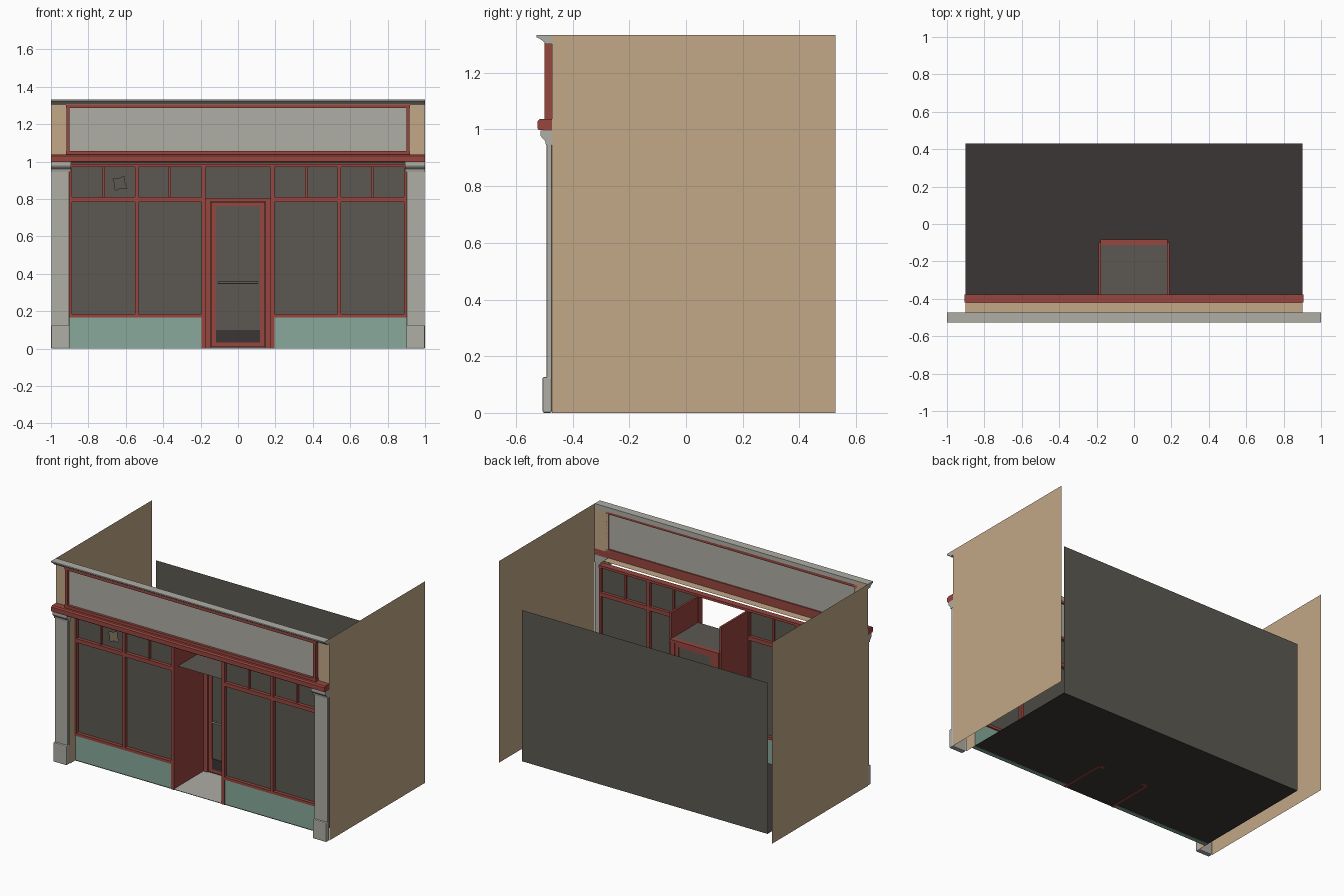
import bpy, bmesh, math
from mathutils import Vector, Matrix

cube = bpy.data.objects.get("Cube")
if cube:
    bpy.data.objects.remove(cube)


def material(name, r, g, b):
    """Flat colour given as 8-bit display values, stored linear."""
    lin = [(c / 255 / 12.92) if c < 11 else ((c / 255 + 0.055) / 1.055) ** 2.4 for c in (r, g, b)]
    m = bpy.data.materials.new(name)
    m.use_nodes = True
    m.diffuse_color = (*lin, 1)
    bsdf = m.node_tree.nodes["Principled BSDF"]
    bsdf.inputs["Base Color"].default_value = (*lin, 1)
    bsdf.inputs["Roughness"].default_value = 0.8
    return m


TAN = material("tan_plaster", 194, 168, 135)
STONE = material("pale_stone", 175, 173, 165)
RED = material("red_paint", 153, 70, 62)
TEAL = material("teal_tile", 136, 169, 155)
GLASS = material("dark_glass", 92, 89, 82)
DARK = material("dark_floor", 60, 54, 54)


def finish(name, bm, mat, bevel=0):
    mesh = bpy.data.meshes.new(name)
    bm.to_mesh(mesh)
    bm.free()
    mesh.materials.append(mat)
    ob = bpy.data.objects.new(name, mesh)
    bpy.context.scene.collection.objects.link(ob)
    if bevel:
        mod = ob.modifiers.new("bevel", "BEVEL")
        mod.width = bevel
        mod.segments = 2
    return ob


def box(name, x, y, z, mat, bevel=0):
    """Box between (low, high) pairs on each axis."""
    bm = bmesh.new()
    bmesh.ops.create_cube(bm, size=1)
    for v in bm.verts:
        v.co = [sum(p) / 2 + c * abs(p[1] - p[0]) for p, c in zip((x, y, z), v.co)]
    return finish(name, bm, mat, bevel)


def sheet(name, pts, mat):
    bm = bmesh.new()
    bm.faces.new([bm.verts.new(p) for p in pts])
    return finish(name, bm, mat)


def pane(name, x0, x1, y, z0, z1, mat):
    """Upright sheet facing the front."""
    return sheet(name, [(x0, y, z0), (x1, y, z0), (x1, y, z1), (x0, y, z1)], mat)


def level(name, x, y, z, mat):
    """Flat sheet facing up."""
    return sheet(name, [(x[0], y[0], z), (x[1], y[0], z), (x[1], y[1], z), (x[0], y[1], z)], mat)


def moulding(name, profile, x0, x1, mat, bevel=0):
    """(y, z) profile drawn out along x."""
    bm = bmesh.new()
    face = bm.faces.new([bm.verts.new((x0, y, z)) for y, z in profile])
    out = bmesh.ops.extrude_face_region(bm, geom=[face])
    for v in out["geom"]:
        if isinstance(v, bmesh.types.BMVert):
            v.co.x = x1
    bmesh.ops.recalc_face_normals(bm, faces=bm.faces)
    return finish(name, bm, mat, bevel)


WALL, FRAME, INNER, BACK = -0.473, -0.42, -0.378, 0.43
H = 1.333
DOOR = -0.1

# Building shell
level("shop_floor", (-0.9, 0.9), (FRAME, BACK), 0.002, DARK)
pane("back_wall", 0.9, -0.9, BACK, 0, 1.0, GLASS)
level("opening_soffit", (-0.9, 0.9), (WALL, FRAME), 0.999, TAN)

# Fascia, band and cornice
moulding("cornice", [(WALL, H), (-0.527, H), (-0.527, 1.325), (-0.515, 1.32),
                     (-0.5, 1.308), (-0.497, 1.302), (WALL, 1.302)], -1, 1, STONE)
moulding("fascia_band", [(WALL, 0.996), (-0.52, 0.998), (-0.524, 1.004), (-0.524, 1.03),
                         (-0.515, 1.037), (WALL, 1.037)], -1, 1, RED)
pane("sign_panel", -0.91, 0.91, -0.482, 1.037, 1.305, STONE)
for label, z in (("bottom", (1.037, 1.056)), ("top", (1.288, 1.306))):
    box(f"sign_rail_{label}", (-0.92, 0.92), (-0.499, WALL), z, RED)

# Shopfront rails running the full width
box("frame_head", (-0.905, 0.905), (FRAME, INNER), (0.972, 0.988), RED)

# Parts repeated on both sides
for s, side in ((-1, "right"), (1, "left")):
    def span(a, b):
        return tuple(sorted((s * a, s * b)))

    wall = [(s, WALL, 0), (s, 0.527, 0), (s, 0.527, H), (s, WALL, H)]
    sheet(f"side_wall_{side}", wall[::s], TAN)
    pane(f"fascia_end_{side}", *span(0.9, 1), WALL, 1.0, H, TAN)
    reveal = [(s * 0.9, WALL, 0), (s * 0.9, WALL, 1), (s * 0.9, FRAME + 0.03, 1), (s * 0.9, FRAME + 0.03, 0)]
    sheet(f"opening_reveal_{side}", reveal[::s], TAN)
    box(f"sign_stile_{side}", span(0.9, 0.918), (-0.499, WALL), (1.037, 1.306), RED)

    # Pilaster with base and capital
    box(f"pilaster_shaft_{side}", span(0.902, 0.998), (-0.492, WALL), (0.1, 0.96), STONE, 0.004)
    box(f"pilaster_base_{side}", span(0.9, 1), (-0.506, WALL), (0, 0.127), STONE, 0.006)
    moulding(f"pilaster_capital_{side}", [(WALL, 0.945), (-0.494, 0.945), (-0.497, 0.96), (-0.508, 0.97),
                                          (-0.513, 0.978), (-0.513, 0.997), (WALL, 0.997)],
             s * 0.892, s, STONE)

    # Stall riser and window bars
    box(f"stall_riser_{side}", span(0.195, 0.9), (FRAME + 0.006, INNER - 0.01), (0, 0.168), TEAL)
    box(f"window_sill_{side}", span(0.19, 0.9), (FRAME, INNER), (0.166, 0.184), RED)
    box(f"transom_bar_{side}", span(0.175, 0.9), (FRAME, INNER), (0.784, 0.81), RED)
    box(f"outer_stile_{side}", span(0.888, 0.9), (FRAME, INNER), (0.166, 0.975), RED)
    box(f"main_mullion_{side}", span(0.532, 0.552), (FRAME, INNER), (0.17, 0.975), RED)
    box(f"entry_post_{side}", span(0.174, 0.196), (FRAME, INNER), (0, 0.975), RED)
    for i, x in enumerate((0.365, 0.718)):
        box(f"upper_mullion_{side}_{i}", span(x - 0.006, x + 0.006), (FRAME + 0.01, INNER - 0.01), (0.8, 0.975), RED)

    # Window glass
    for i, (a, b) in enumerate(((0.19, 0.54), (0.54, 0.895))):
        pane(f"window_glass_{side}_{i}", *span(a, b), -0.398, 0.175, 0.8, GLASS)
    for i, (a, b) in enumerate(((0.19, 0.365), (0.365, 0.54), (0.54, 0.718), (0.718, 0.895))):
        if not (s < 0 and i == 2):
            pane(f"upper_glass_{side}_{i}", *span(a, b), -0.398, 0.8, 0.98, GLASS)

    # Recessed entry side
    box(f"entry_side_{side}", span(0.176, 0.19), (INNER - 0.01, DOOR), (0, 0.975), RED)
    box(f"door_jamb_{side}", span(0.146, 0.178), (DOOR - 0.01, DOOR + 0.014), (0, 0.8), RED)
    box(f"door_stile_{side}", span(0.118, 0.144), (DOOR - 0.004, DOOR + 0.01), (0.01, 0.785), RED)
    box(f"handle_bracket_{side}", span(0.092, 0.1), (DOOR - 0.025, DOOR), (0.35, 0.358), STONE)

# Broken pane: a rectangle filled around a jagged hole
bm = bmesh.new()
outline = [(-0.718, 0.8), (-0.54, 0.8), (-0.54, 0.98), (-0.718, 0.98)]
hole = []
for k in range(8):
    r = 0.046 if k % 2 else 0.026
    a = math.radians(45 * k + 10)
    hole.append((-0.632 + r * math.cos(a), 0.884 + r * math.sin(a)))
edges = []
for loop in (outline, hole):
    vs = [bm.verts.new((x, -0.398, z)) for x, z in loop]
    edges += [bm.edges.new((vs[i - 1], vs[i])) for i in range(len(vs))]
bmesh.ops.triangle_fill(bm, use_beauty=True, edges=edges, normal=Vector((0, -1, 0)))
finish("broken_glass", bm, GLASS)

# Entry floor, ceiling and door
level("entry_floor", (-0.18, 0.18), (FRAME, DOOR), 0.006, STONE)
level("entry_ceiling", (-0.178, 0.178), (INNER, DOOR - 0.01), 0.803, GLASS)
box("door_head", (-0.178, 0.178), (DOOR - 0.012, DOOR + 0.016), (0.787, 0.805), RED)
box("door_top_rail", (-0.144, 0.144), (DOOR - 0.004, DOOR + 0.01), (0.762, 0.785), RED)
box("door_bottom_rail", (-0.144, 0.144), (DOOR - 0.004, DOOR + 0.01), (0.01, 0.034), RED)
box("door_glass", (-0.12, 0.12), (DOOR + 0.001, DOOR + 0.005), (0.03, 0.765), GLASS)
box("kick_plate", (-0.118, 0.118), (DOOR - 0.003, DOOR + 0.001), (0.034, 0.1), DARK)

# Push bar on the door
bm = bmesh.new()
bmesh.ops.create_cone(bm, cap_ends=True, segments=10, radius1=0.006, radius2=0.006, depth=0.215,
                      matrix=Matrix.Translation((0, DOOR - 0.026, 0.354)) @ Matrix.Rotation(math.pi / 2, 4, "Y"))
finish("push_bar", bm, STONE)
